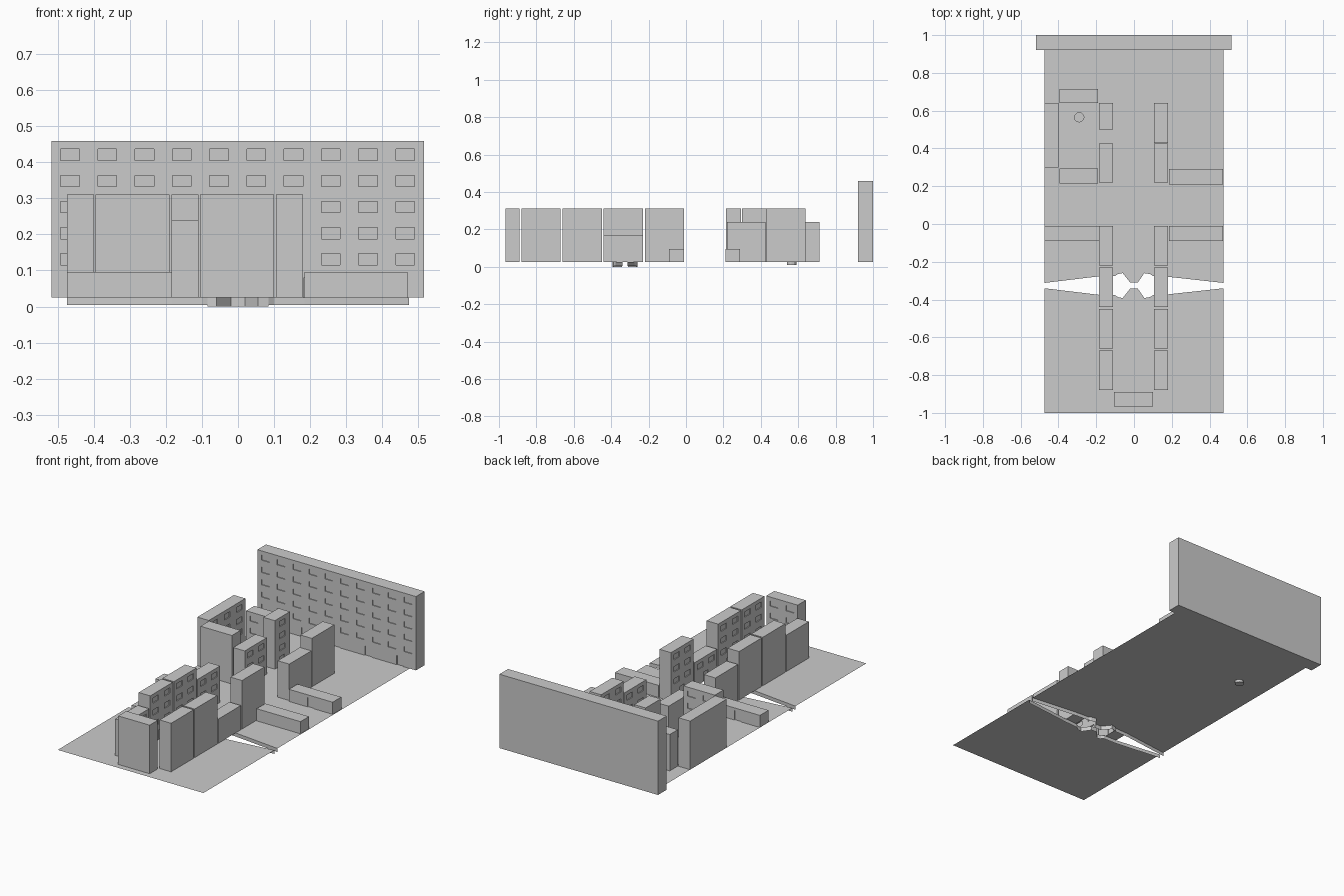
import bpy, bmesh, math
from mathutils import Matrix

if "Cube" in bpy.data.objects:
    bpy.data.objects.remove(bpy.data.objects["Cube"])

G = 0.025          # ground level
FLOOR = 0.0715     # storey height


def finish(bm, name, mat=None):
    if mat is not None:
        bm.transform(mat)
    me = bpy.data.meshes.new(name)
    bm.to_mesh(me)
    bm.free()
    ob = bpy.data.objects.new(name, me)
    bpy.context.collection.objects.link(ob)
    return ob


def quad(bm, *pts):
    bm.faces.new([bm.verts.new(p) for p in pts])


def storey(bm, length, depth, z0, z1, openings, recess=0.005):
    """One storey: closed box whose front (y=0) has rectangular recesses.
    openings share one height band: (u0, u1, za, zb)."""
    h = length / 2
    us = sorted({-h, h, *[o[0] for o in openings], *[o[1] for o in openings]})
    zs = sorted({z0, z1, *[o[2] for o in openings], *[o[3] for o in openings]})
    for a, b in zip(us, us[1:]):
        for c, d in zip(zs, zs[1:]):
            inside = any(o[0] <= a and b <= o[1] and o[2] <= c and d <= o[3]
                         for o in openings)
            if not inside:
                quad(bm, (a, 0, c), (b, 0, c), (b, 0, d), (a, 0, d))
                continue
            r = recess
            quad(bm, (a, r, c), (b, r, c), (b, r, d), (a, r, d))
            quad(bm, (a, 0, c), (a, r, c), (a, r, d), (a, 0, d))
            quad(bm, (b, r, c), (b, 0, c), (b, 0, d), (b, r, d))
            quad(bm, (a, 0, c), (b, 0, c), (b, r, c), (a, r, c))
            quad(bm, (a, r, d), (b, r, d), (b, 0, d), (a, 0, d))
    quad(bm, (h, depth, z0), (-h, depth, z0), (-h, depth, z1), (h, depth, z1))
    quad(bm, (-h, depth, z0), (-h, 0, z0), (-h, 0, z1), (-h, depth, z1))
    quad(bm, (h, 0, z0), (h, depth, z0), (h, depth, z1), (h, 0, z1))
    quad(bm, (-h, 0, z1), (h, 0, z1), (h, depth, z1), (-h, depth, z1))
    quad(bm, (-h, depth, z0), (h, depth, z0), (h, 0, z0), (-h, 0, z0))


def building(name, x0, x1, y0, y1, floors, facing, modules=2, fh=FLOOR):
    """Block with windows and doors on the side it faces."""
    cx, cy = (x0 + x1) / 2, (y0 + y1) / 2
    ox, oy, ang = {'-y': (cx, y0, 0), '+x': (x1, cy, 90),
                   '+y': (cx, y1, 180), '-x': (x0, cy, -90)}[facing]
    along_x = facing[1] == 'y'
    length = x1 - x0 if along_x else y1 - y0
    depth = y1 - y0 if along_x else x1 - x0
    m = length / modules
    bm = bmesh.new()
    for f in range(floors):
        z0 = G + f * fh
        if f == 0:      # doors, one per pair of modules
            n = max(1, modules // 2)
            mids = [-length / 2 + (i + 0.5) * length / n for i in range(n)]
            ops = [(u - 0.022, u + 0.022, z0, z0 + 0.055) for u in mids]
        else:           # one wide window per module
            mids = [-length / 2 + (i + 0.5) * m for i in range(modules)]
            ops = [(u - 0.026, u + 0.026, z0 + 0.018, z0 + 0.049) for u in mids]
        storey(bm, length, depth, z0, z0 + fh, ops)
    mat = Matrix.Translation((ox, oy, 0)) @ Matrix.Rotation(math.radians(ang), 4, 'Z')
    return finish(bm, name, mat)


# street rows
lots = [(-0.88, -0.67), (-0.66, -0.45), (-0.44, -0.23), (-0.22, -0.01), (0.22, 0.425)]
for i, ((a, b), lf, rf) in enumerate(zip(lots, (3, 4, 4, 3, 3), (4, 4, 2, 4, 3))):
    building(f"left_row_block_{i+1}", -0.185, -0.11, a, b, lf, '+x')
    building(f"right_row_block_{i+1}", 0.105, 0.18, a, b, rf, '-x')
building("left_row_block_6", -0.185, -0.11, 0.50, 0.64, 4, '+x', 1)
building("right_row_block_6", 0.105, 0.18, 0.43, 0.64, 4, '-x')
building("street_end_block", -0.105, 0.10, -0.965, -0.89, 4, '+y')

# courtyard blocks
building("courtyard_front_block", -0.395, -0.19, 0.215, 0.295, 4, '+y')
building("courtyard_side_block", -0.475, -0.40, 0.30, 0.64, 4, '+x', 3)
building("courtyard_back_block", -0.395, -0.19, 0.64, 0.715, 3, '-y')

# low single-storey blocks on the cross street
building("low_block_left", -0.475, -0.185, -0.09, -0.01, 1, '+y')
building("low_block_right", 0.185, 0.47, -0.09, -0.01, 1, '+y')
building("low_block_right_back", 0.185, 0.47, 0.21, 0.29, 1, '-y')

# long apartment slab closing the street
building("back_slab", -0.518, 0.516, 0.92, 1.0, 6, '-y', 10, 0.435 / 6)

# ground, split by a canal, with a round well in the courtyard
north = [(-0.475, -0.312), (-0.185, -0.277), (-0.10, -0.275), (-0.085, -0.265),
         (-0.06, -0.26), (-0.02, -0.31), (0.02, -0.31), (0.055, -0.26),
         (0.085, -0.265), (0.10, -0.275), (0.185, -0.28), (0.475, -0.312)]
south = [(x, -0.652 - y) for x, y in north]
WX, WY, WR, N = -0.29, 0.565, 0.025, 12
ring = [(WX + WR * math.cos(2 * math.pi * i / N),
         WY + WR * math.sin(2 * math.pi * i / N)) for i in range(N)]
lower_arc = [ring[i % N] for i in range(N // 2, N + 1)]
upper_arc = ring[:N // 2 + 1]
bm = bmesh.new()
for poly in (
        [(-0.475, -1), (0.475, -1)] + south[::-1],
        north + [(0.475, WY)] + lower_arc[::-1] + [(-0.475, WY)],
        [(-0.475, WY)] + upper_arc[::-1] + [(0.475, WY), (0.475, 0.92), (-0.475, 0.92)]):
    quad(bm, *[(x, y, G) for x, y in poly])
bmesh.ops.remove_doubles(bm, verts=bm.verts, dist=1e-5)
bmesh.ops.triangulate(bm, faces=bm.faces[:], ngon_method='EAR_CLIP')
bmesh.ops.recalc_face_normals(bm, faces=bm.faces[:])
finish(bm, "ground")

# canal banks
for name, edge in (("canal_bank_north", north), ("canal_bank_south", south)):
    bm = bmesh.new()
    for p, q in zip(edge, edge[1:]):
        z = 0.0 if max(abs(p[0]), abs(q[0])) < 0.09 else 0.004
        quad(bm, (*p, z), (*q, z), (*q, G), (*p, G))
    finish(bm, name)

# courtyard well
bm = bmesh.new()
for i in range(N):
    p, q = ring[i], ring[(i + 1) % N]
    quad(bm, (*p, 0.01), (*q, 0.01), (*q, G), (*p, G))
quad(bm, *[(x, y, 0.01) for x, y in ring])
finish(bm, "courtyard_well")
